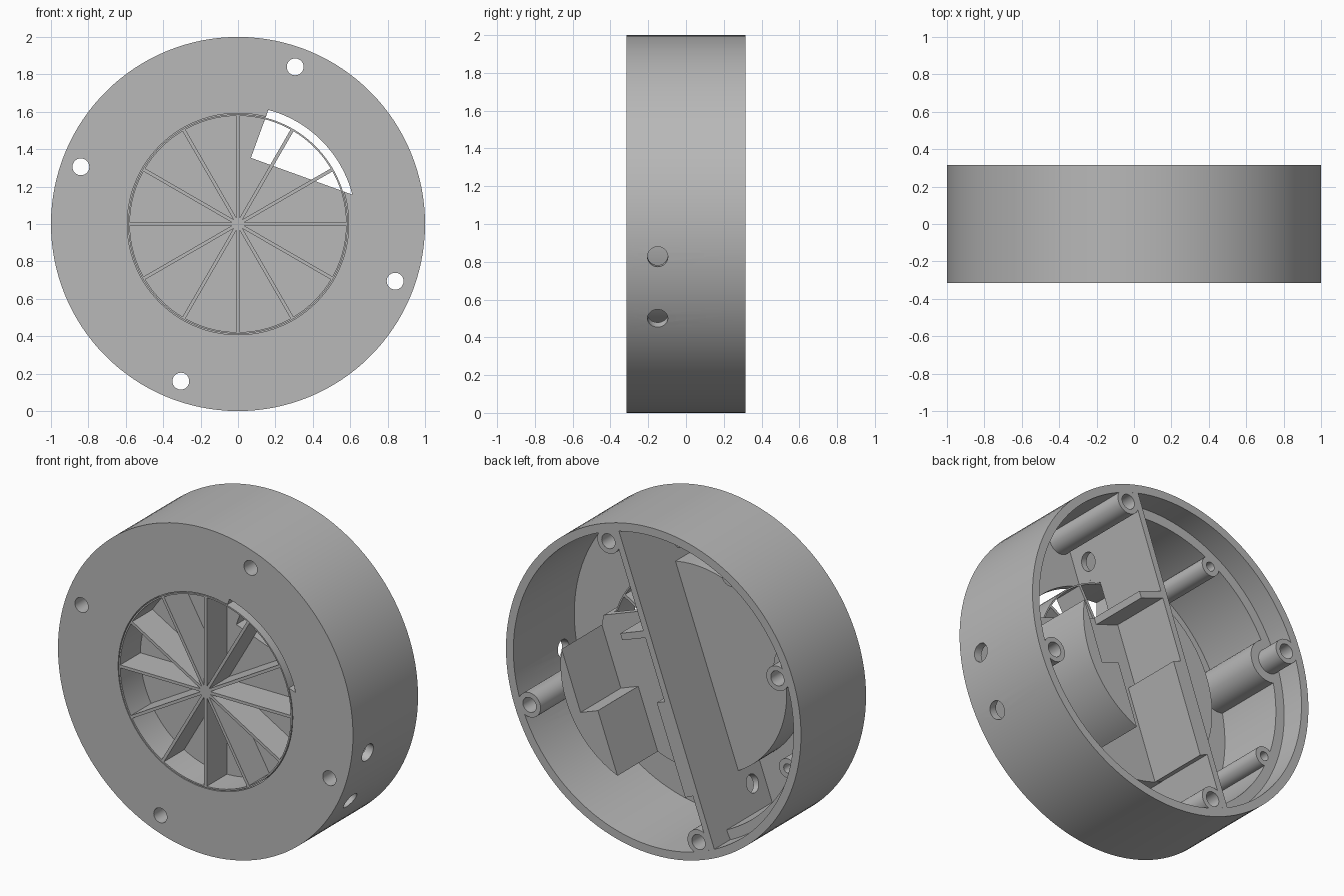
import bpy, bmesh
from math import sin, cos, pi, radians, sqrt, atan2
from mathutils import Matrix

cube = bpy.data.objects.get("Cube")
if cube:
    bpy.data.objects.remove(cube)

# The body is modelled around the y axis, then tilted about it
TILT = Matrix.Translation((0, 0, 1)) @ Matrix.Rotation(radians(20), 4, 'Y')
FRONT, BACK = -0.315, 0.315
FLOOR = FRONT + 0.04          # inside of the front plate
CUP_BACK = -0.075             # rear of the round cup
LEDGE = BACK - 0.15           # seat for the rear cover
R_IN, R_CUP = 0.95, 0.63

grey = bpy.data.materials.new("grey plastic")
grey.use_nodes = True
grey.diffuse_color = (0.48, 0.48, 0.48, 1)
grey.node_tree.nodes["Principled BSDF"].inputs["Base Color"].default_value = grey.diffuse_color

cutters = bpy.data.collections.new("cutters")
bpy.context.scene.collection.children.link(cutters)
parts = []


def finish(name, bm, cutter=False, cut=True):
    bmesh.ops.remove_doubles(bm, verts=bm.verts, dist=1e-5)
    bmesh.ops.recalc_face_normals(bm, faces=bm.faces)
    bm.transform(TILT)
    mesh = bpy.data.meshes.new(name)
    bm.to_mesh(mesh)
    bm.free()
    mesh.materials.append(grey)
    obj = bpy.data.objects.new(name, mesh)
    if cutter:
        cutters.objects.link(obj)
        obj.hide_render = True
        return
    bpy.context.scene.collection.objects.link(obj)
    parts.append(obj)
    if cut:
        mod = obj.modifiers.new("holes", 'BOOLEAN')
        mod.operand_type = 'COLLECTION'
        mod.collection = cutters
        mod.solver = 'EXACT'


def prism(name, outline, y0, y1, **kw):
    """Extrude a flat outline along y."""
    bm = bmesh.new()
    rows = [[bm.verts.new((u, y, v)) for u, v in outline] for y in (y0, y1)]
    for row in rows:
        bm.faces.new(row)
    n = len(outline)
    for i in range(n):
        j = (i + 1) % n
        bm.faces.new((rows[0][i], rows[0][j], rows[1][j], rows[1][i]))
    finish(name, bm, **kw)


def lathe(name, profile, steps=128, a0=0.0, a1=2 * pi, **kw):
    """Revolve a closed (radius, y) profile about the y axis."""
    bm = bmesh.new()
    rows = []
    for i in range(steps + 1):
        a = a0 + (a1 - a0) * i / steps
        rows.append([bm.verts.new((r * cos(a), y, r * sin(a))) for r, y in profile])
    n = len(profile)
    for p, q in zip(rows, rows[1:]):
        for i in range(n):
            j = (i + 1) % n
            if profile[i][0] + profile[j][0] > 0:
                bm.faces.new((p[i], p[j], q[j], q[i]))
    if a1 - a0 < 6:
        bm.faces.new(rows[0])
        bm.faces.new(rows[-1])
    finish(name, bm, **kw)


def circle(u, v, r, steps=40, limit=9):
    """Circle outline, kept within a limit from the body axis."""
    pts = []
    for i in range(steps):
        a = 2 * pi * i / steps
        p, q = u + r * cos(a), v + r * sin(a)
        k = min(1, limit / sqrt(p * p + q * q))
        pts.append((p * k, q * k))
    return pts


def arc(r, a0, a1, steps=32):
    angles = [a0 + (a1 - a0) * i / steps for i in range(steps + 1)]
    return [(r * cos(a), r * sin(a)) for a in angles]


def side_hole(name, angle, r0, r1, v, y, radius=0.054):
    """Cutter lying across the body, pointing outward at an angle."""
    bm = bmesh.new()
    place = (Matrix.Rotation(-angle, 4, 'Y') @ Matrix.Translation(((r0 + r1) / 2, y, v))
             @ Matrix.Rotation(pi / 2, 4, 'Y'))
    bmesh.ops.create_cone(bm, cap_ends=True, segments=32, radius1=radius, radius2=radius,
                          depth=r1 - r0, matrix=place)
    finish(name, bm, cutter=True)


SCREWS = [(0, 0.894), (0, -0.894), (0.894, 0), (-0.894, 0)]
COVER_SCREWS = [(-0.65, 0.57), (-0.65, -0.57)]
WALL_A, WALL_B = -0.095, -0.056     # faces of the dividing wall
SLOT_V = 0.356

# Cutters: screw holes, cable holes and the drop slot
for u, v in SCREWS:
    prism("screw_cutter", circle(u, v, 0.045), -0.5, 0.5, cutter=True)
for u, v in COVER_SCREWS:
    prism("cover_screw_cutter", circle(u, v, 0.028), -0.2, 0.4, cutter=True)
for s in (-1, 1):
    side_hole("cable_cutter", s * radians(10), 0.9, 1.1, 0, -0.15)
    side_hole("wall_cutter", 0, -0.15, 0.0, s * 0.73, -0.16)
slot_arc = arc(R_CUP + 0.001, atan2(SLOT_V, sqrt(R_CUP**2 - SLOT_V**2)),
               atan2(sqrt(R_CUP**2 - WALL_B**2), WALL_B))
prism("slot_cutter", [(WALL_B, SLOT_V)] + slot_arc, -0.5, CUP_BACK + 0.02, cutter=True)

# Round housing with front plate and central cup
lathe("housing", [(0.592, FRONT), (1, FRONT), (1, BACK), (R_IN, BACK), (R_IN, FLOOR),
                  (R_CUP, FLOOR), (R_CUP, CUP_BACK), (0, CUP_BACK),
                  (0, CUP_BACK - 0.04), (0.592, CUP_BACK - 0.04)])

# Cover ledge, on one side of the dividing wall
lathe("cover_ledge", [(0.89, FLOOR - 0.01), (0.97, FLOOR - 0.01), (0.97, LEDGE), (0.89, LEDGE)],
      steps=64, a0=radians(96), a1=radians(264))

# Screw posts
for u, v in SCREWS:
    prism("screw_post", circle(u, v, 0.075, limit=0.975), FLOOR - 0.01, BACK)
prism("wide_post_base", circle(-0.894, 0, 0.13, limit=0.975), FLOOR - 0.01, LEDGE)
for u, v in COVER_SCREWS:
    prism("cover_screw_post", circle(u, v, 0.06), FLOOR - 0.01, LEDGE)

# Dividing wall: over the cup, then down to the plate at both ends
end, rim = 0.96, sqrt(R_CUP**2 - WALL_A**2)
prism("dividing_wall", [(WALL_A, -rim), (WALL_B, -rim), (WALL_B, rim), (WALL_A, rim)],
      CUP_BACK - 0.01, BACK)
for s in (-1, 1):
    prism("wall_end", [(WALL_A, s * rim), (WALL_B, s * rim), (WALL_B, s * end), (WALL_A, s * end)],
          FLOOR - 0.01, BACK)

# Motor pocket: bracket and pad on the wall, stepped block opposite
prism("pocket_bracket", [(WALL_A, 0.315), (0.11, 0.315), (0.11, SLOT_V), (WALL_A, SLOT_V)],
      CUP_BACK - 0.01, BACK)
prism("pocket_pad", [(WALL_A, -0.065), (0, -0.065), (0, -R_CUP), (WALL_A, -rim)],
      CUP_BACK - 0.01, BACK)
upper, lower, step = 0.553, 0.428, -0.075
block = arc(R_CUP, -atan2(sqrt(R_CUP**2 - lower**2), lower),
            atan2(sqrt(R_CUP**2 - upper**2), upper))
prism("pocket_block", block + [(upper, step), (lower, step)], CUP_BACK - 0.01, BACK)

# Rotor: hub, thin rim and twelve vanes
ROTOR_BACK = CUP_BACK - 0.045
lathe("rotor_rim", [(0.578, FRONT), (0.587, FRONT), (0.587, ROTOR_BACK), (0.578, ROTOR_BACK)],
      cut=False)
prism("rotor_hub", circle(0, 0, 0.024, 24), FRONT, ROTOR_BACK, cut=False)
for k in range(12):
    a = radians(30 * k + 20)
    c, s = cos(a), sin(a)
    box = [(0.01, -0.009), (0.58, -0.009), (0.58, 0.009), (0.01, 0.009)]
    prism("rotor_vane", [(r * c - t * s, r * s + t * c) for r, t in box],
          FRONT, ROTOR_BACK, cut=False)

# Bake the holes, then drop the cutters
bpy.context.view_layer.update()
graph = bpy.context.evaluated_depsgraph_get()
baked = [bpy.data.meshes.new_from_object(o.evaluated_get(graph)) for o in parts]
for obj, mesh in zip(parts, baked):
    obj.modifiers.clear()
    obj.data = mesh
for obj in list(cutters.objects):
    bpy.data.objects.remove(obj)
bpy.data.collections.remove(cutters)
bpy.context.view_layer.update()

# Smooth round faces, sharp edges
for obj in parts:
    obj.select_set(True)
bpy.context.view_layer.objects.active = parts[0]
bpy.ops.object.shade_smooth_by_angle(angle=radians(30))
